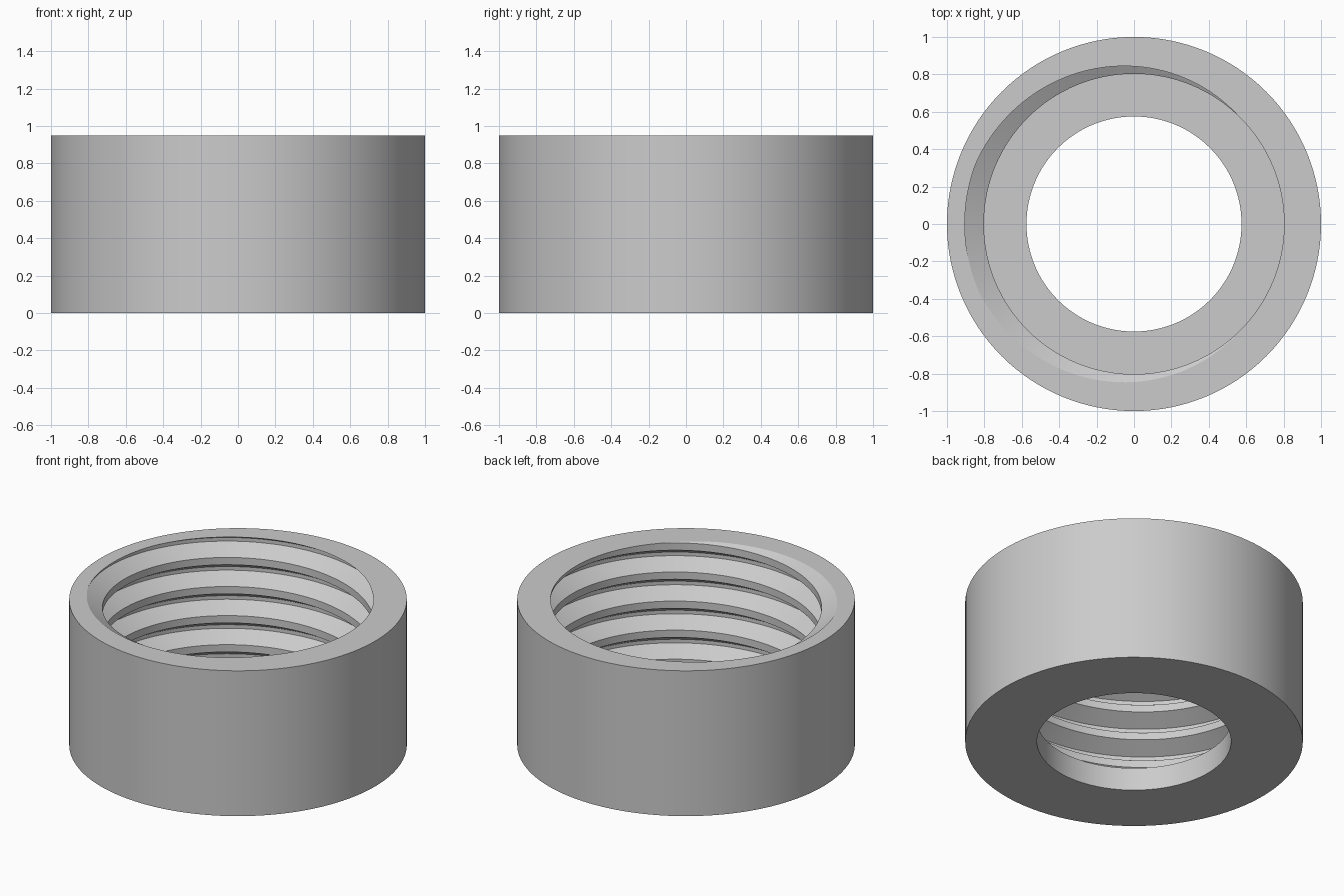
import bpy, bmesh
from math import sin, cos, radians, tau
from mathutils import Vector

cube = bpy.data.objects.get("Cube")
if cube:
    bpy.data.objects.remove(cube, do_unlink=True)

SEG = 128
HEIGHT, FLOOR = 0.95, 0.15
R_OUT, R_HOLE = 1.0, 0.575
R_CREST, R_ROOT = 0.803, 0.905
PITCH = 0.19
START = radians(46)    # where a thread crest leaves the top rim

# Thread section over one pitch, bottom to top: (fraction of pitch, radius)
SECTION = [(0, R_CREST), (0.25, R_CREST), (0.5625, R_ROOT), (0.6875, R_ROOT)]


def polar(r, a, z):
    return Vector((r * cos(a), r * sin(a), z))


def grid(bm, columns):
    """Join neighbouring columns of points with quads."""
    cols = [[bm.verts.new(p) for p in c] for c in columns]
    for a, b in zip(cols, cols[1:]):
        for j in range(len(a) - 1):
            bm.faces.new((a[j], b[j], b[j + 1], a[j + 1]))


def cut(bm, z, up):
    """Trim everything beyond a level plane."""
    bmesh.ops.bisect_plane(bm, geom=bm.verts[:] + bm.edges[:] + bm.faces[:],
                           dist=1e-6, plane_co=(0, 0, z), plane_no=(0, 0, up),
                           clear_outer=True)


def fill_ring(bm, z):
    """Fill the flat ring between the two open loops at one height."""
    edges = [e for e in bm.edges if e.is_boundary
             and all(abs(v.co.z - z) < 1e-4 for v in e.verts)]
    bmesh.ops.triangle_fill(bm, edges=edges, use_beauty=True, normal=(0, 0, 1))


bm = bmesh.new()

# Helical internal thread, trimmed at the rim and the floor
columns = []
for i in range(SEG + 1):
    a = tau * i / SEG
    base = HEIGHT + PITCH * ((a - START) / tau - 1)
    columns.append([polar(r, a, base + PITCH * (k + f))
                    for k in range(-5, 2) for f, r in SECTION])
grid(bm, columns)
bmesh.ops.remove_doubles(bm, verts=bm.verts[:], dist=1e-5)
cut(bm, HEIGHT, 1)
cut(bm, FLOOR, -1)

# Outer wall, underside and the hole through the floor
wall = [(R_OUT, HEIGHT), (R_OUT, 0), (R_HOLE, 0), (R_HOLE, FLOOR)]
grid(bm, [[polar(r, tau * i / SEG, z) for r, z in wall] for i in range(SEG + 1)])
bmesh.ops.remove_doubles(bm, verts=bm.verts[:], dist=1e-5)

# Top rim and floor
fill_ring(bm, HEIGHT)
fill_ring(bm, FLOOR)
bmesh.ops.recalc_face_normals(bm, faces=bm.faces[:])

mesh = bpy.data.meshes.new("threaded_cap")
bm.to_mesh(mesh)
bm.free()
cap = bpy.data.objects.new("threaded_cap", mesh)
bpy.context.collection.objects.link(cap)

# Plain grey
grey = bpy.data.materials.new("light_grey")
grey.use_nodes = True
colour = (0.6, 0.6, 0.6, 1)
grey.diffuse_color = colour
grey.node_tree.nodes["Principled BSDF"].inputs["Base Color"].default_value = colour
mesh.materials.append(grey)

bpy.ops.object.select_all(action='DESELECT')
cap.select_set(True)
bpy.context.view_layer.objects.active = cap
bpy.ops.object.shade_smooth_by_angle(angle=radians(28))
